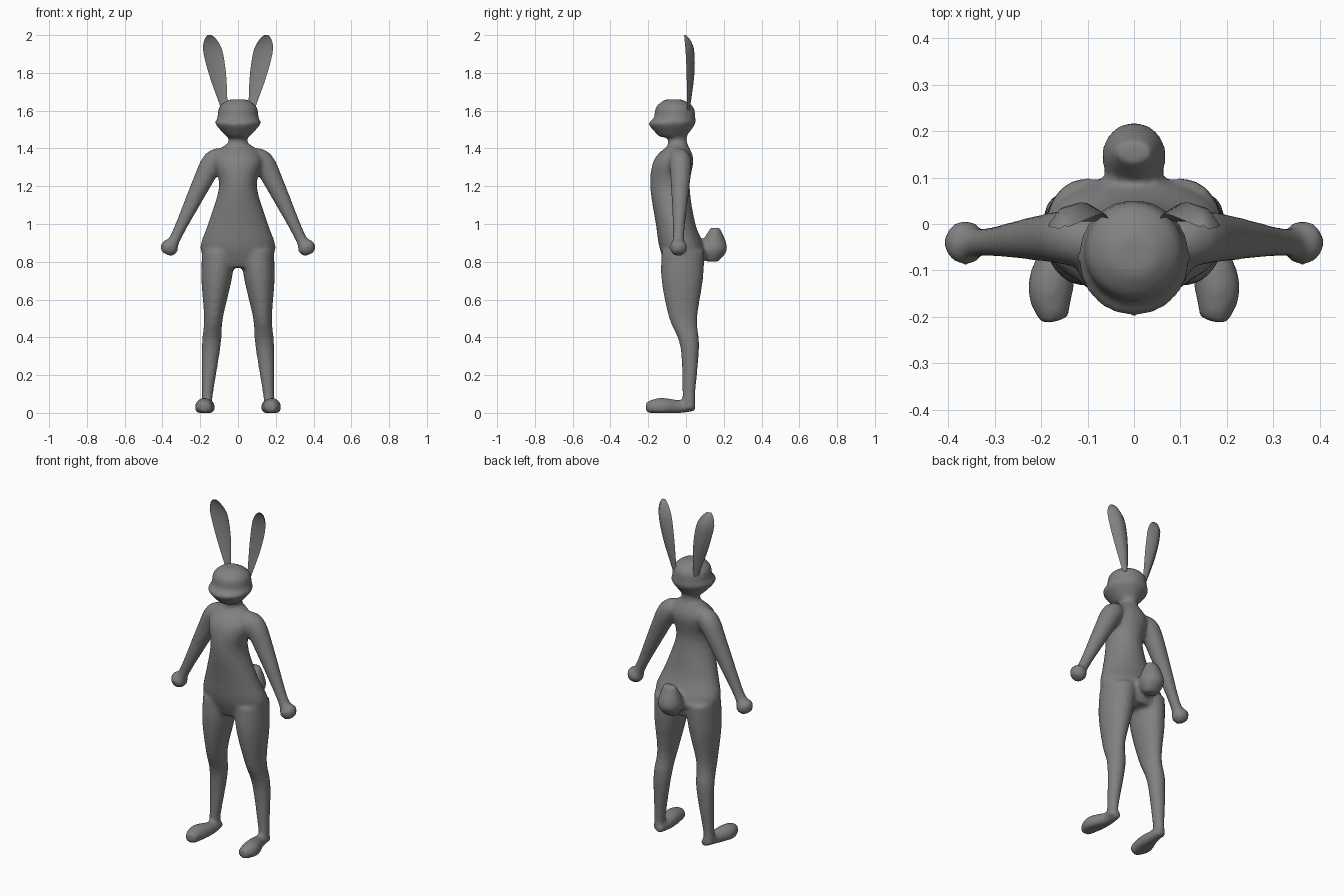
import bpy, bmesh, math
from mathutils import Vector

cube = bpy.data.objects.get("Cube")
if cube:
    bpy.data.objects.remove(cube)

grey = bpy.data.materials.new("plain grey")
grey.use_nodes = True
grey.diffuse_color = (.22, .22, .22, 1)
grey.node_tree.nodes["Principled BSDF"].inputs["Base Color"].default_value = grey.diffuse_color

FORWARD = Vector((0, 1, 0))
UP = Vector((0, 0, 1))


def bridge(bm, rings):
    """Skin a list of vertex rings and close both ends."""
    for lower, upper in zip(rings, rings[1:]):
        for i in range(len(lower)):
            bm.faces.new((lower[i - 1], lower[i], upper[i], upper[i - 1]))
    bm.faces.new(rings[0])
    bm.faces.new(rings[-1])


def refine(rows, steps=4):
    """Fill in sections between the given ones along a smooth spline."""
    rows = [Vector(row) for row in rows]
    padded = [rows[0]] + rows + [rows[-1]]
    result = []
    for a, b, c, d in zip(padded, padded[1:], padded[2:], padded[3:]):
        for step in range(steps):
            t = step / steps
            slope_b, slope_c = (c - a) / 2, (d - b) / 2
            bend = (c - b) * 3 - slope_b * 2 - slope_c
            twist = (b - c) * 2 + slope_b + slope_c
            result.append(b + slope_b * t + bend * t ** 2 + twist * t ** 3)
    return result + [rows[-1]]


def elliptic_ring(bm, centre, across, along, sign, sides=20):
    """One closed section, mirrored by the sign and kept above the floor."""
    ring = []
    for i in range(sides):
        angle = math.tau * i / sides
        point = centre + across * math.cos(angle) + along * math.sin(angle)
        ring.append(bm.verts.new((point.x * sign, point.y, max(point.z, 0))))
    return ring


def stack(bm, rows, start=0, lean=0, sign=1):
    """Level sections given by height, half width, front limit and back limit."""
    rings = []
    for z, half_width, front, back in refine(rows):
        centre = Vector((start + lean * z, (front + back) / 2, z))
        across = Vector((half_width, 0, 0))
        rings.append(elliptic_ring(bm, centre, across, FORWARD * (back - front) / 2, sign))
    bridge(bm, rings)


def tube(bm, rows, hint, sign):
    """Round sections square to a path, given by centre and radius."""
    rows = refine(rows)
    centres = [row.xyz for row in rows]
    rings = []
    for k, row in enumerate(rows):
        tangent = centres[min(k + 1, len(rows) - 1)] - centres[max(k - 1, 0)]
        across = hint.cross(tangent).normalized()
        rings.append(elliptic_ring(bm, centres[k], across * row.w, hint * row.w, sign))
    bridge(bm, rings)


def finish(bm, name):
    """Turn the bmesh into a grey object in the scene."""
    bmesh.ops.recalc_face_normals(bm, faces=bm.faces[:])
    mesh = bpy.data.meshes.new(name)
    bm.to_mesh(mesh)
    bm.free()
    mesh.materials.append(grey)
    part = bpy.data.objects.new(name, mesh)
    bpy.context.collection.objects.link(part)
    return part


TORSO = ((.77, .14, -.1, .08), (.87, .2, -.14, .1), (1, .16, -.16, .05),
         (1.2, .1, -.19, .02), (1.34, .13, -.17, .04), (1.42, .07, -.09, .01))
NECK = ((1.38, .06, -.1, .01), (1.5, .04, -.09, 0))
HEAD = ((1.46, .06, -.14, 0), (1.53, .12, -.2, .05), (1.56, .11, -.17, .05),
        (1.62, .1, -.16, .04), (1.66, .05, -.11, -.02))
TAIL = ((.8, .04, .11, .17), (.87, .07, .07, .22), (.98, .04, .13, .18))
LEG = ((.86, .09, -.13, .1), (.7, .08, -.13, .09), (.5, .05, -.09, .06),
       (.35, .05, -.03, .07), (.1, .03, -.02, .05), (.02, .03, -.02, .05))
FOOT = ((.15, .05, .03, .02), (.16, -.05, .03, .04), (.18, -.14, .03, .05),
        (.17, -.21, .03, .03))
ARM = ((.07, -.04, 1.35, .05), (.13, -.03, 1.33, .06), (.2, -.03, 1.2, .05),
       (.33, -.04, .93, .03), (.36, -.04, .88, .05), (.38, -.04, .84, .03))

body_mesh = bmesh.new()
for rows in (TORSO, NECK, HEAD, TAIL):
    stack(body_mesh, rows)
for sign in (1, -1):
    stack(body_mesh, LEG, start=.17, lean=-.08, sign=sign)
    tube(body_mesh, FOOT, UP, sign)
    tube(body_mesh, ARM, FORWARD, sign)
body = finish(body_mesh, "body")

# Merge the parts into one soft skin
skin = body.modifiers.new("skin", "REMESH")
skin.mode = "VOXEL"
skin.voxel_size = .011
skin.use_smooth_shade = True
soften = body.modifiers.new("soften", "SMOOTH")
soften.factor = .5
soften.iterations = 8

# Ears: thin blades, cupped toward the front and ridged behind
EAR_HALF_WIDTHS = ((1.6, .015), (1.75, .04), (1.85, .05), (1.93, .05), (1.98, .03), (2, .01))
for sign, side in ((1, "left"), (-1, "right")):
    ear_mesh = bmesh.new()
    rings = []
    for z, half_width in refine(EAR_HALF_WIDTHS, steps=2):
        rise = (z - 1.6) / .4
        middle = .07 + .08 * rise
        edge = .005 - .015 * rise ** 3
        # Inner edge, hollow, outer edge, outer back, ridge
        outline = ((-1, .4), (-.1, .6), (1, 0), (.5, .7), (-.2, .9))
        rings.append([ear_mesh.verts.new((sign * (middle + half_width * across),
                                          edge + half_width * depth, z))
                      for across, depth in outline])
    bridge(ear_mesh, rings)
    ear = finish(ear_mesh, side + "_ear")
    bpy.ops.object.select_all(action="DESELECT")
    ear.select_set(True)
    bpy.context.view_layer.objects.active = ear
    bpy.ops.object.shade_smooth_by_angle(angle=math.radians(50))
